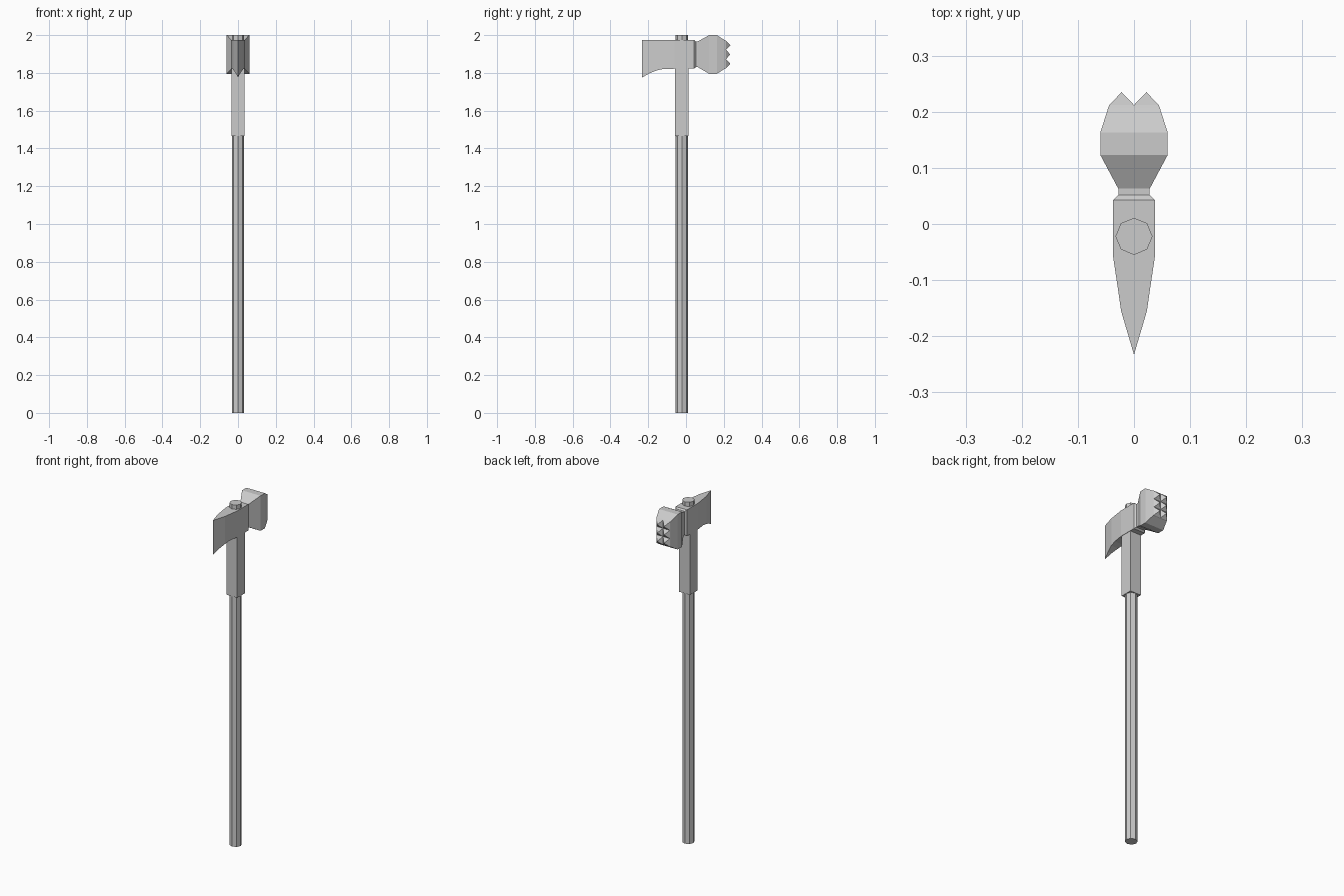
import bpy, bmesh, math

if "Cube" in bpy.data.objects:
    bpy.data.objects.remove(bpy.data.objects["Cube"])

SHAFT_Y = -0.022


def finish(name, bm):
    bmesh.ops.remove_doubles(bm, verts=bm.verts, dist=1e-5)
    bmesh.ops.dissolve_degenerate(bm, edges=bm.edges, dist=1e-5)
    bmesh.ops.recalc_face_normals(bm, faces=bm.faces)
    me = bpy.data.meshes.new(name)
    bm.to_mesh(me)
    bm.free()
    ob = bpy.data.objects.new(name, me)
    bpy.context.collection.objects.link(ob)
    return ob


def skin(bm, rings, cap_start=True, cap_end=True):
    n = len(rings[0])
    vs = [[bm.verts.new(p) for p in r] for r in rings]
    for a, b in zip(vs, vs[1:]):
        for i in range(n):
            j = (i + 1) % n
            bm.faces.new((a[i], a[j], b[j], b[i]))
    if cap_start:
        bm.faces.new(vs[0][::-1])
    if cap_end:
        bm.faces.new(vs[-1])


def loft_y(bm, sections, **caps):
    """Rectangular sections (y, half width, bottom z, top z) along y."""
    skin(bm, [[(-w, y, lo), (w, y, lo), (w, y, hi), (-w, y, hi)]
              for y, w, lo, hi in sections], **caps)


# Octagonal shaft
bm = bmesh.new()
skin(bm, [[(0.033 * math.cos(i * math.pi / 4),
            SHAFT_Y + 0.033 * math.sin(i * math.pi / 4), z)
           for i in range(8)] for z in (0, 2.0)])
finish("shaft", bm)

# Square sleeve below the head
bm = bmesh.new()
s = 0.035
skin(bm, [[(x * s, SHAFT_Y + y * s, z)
           for x, y in ((-1, -1), (1, -1), (1, 1), (-1, 1))]
          for z in (1.465, 1.83)])
finish("sleeve", bm)

# Axe blade tapering to a sharp front edge
bm = bmesh.new()
TOP = 1.975
loft_y(bm, [
    (0.043, 0.037, 1.822, TOP),
    (-0.06, 0.037, 1.822, TOP),
    (-0.12, 0.028, 1.821, TOP),
    (-0.155, 0.023, 1.813, TOP),
    (-0.195, 0.0112, 1.797, TOP),
    (-0.233, 0.0, 1.775, TOP),
], cap_end=False)
finish("axe_blade", bm)

# Hammer: neck, flared body and striking face
bm = bmesh.new()
loft_y(bm, [
    (0.043, 0.037, 1.822, TOP),
    (0.052, 0.028, 1.83, 1.967),
    (0.063, 0.028, 1.83, 1.967),
    (0.123, 0.06, 1.795, 2.0),
    (0.163, 0.06, 1.795, 2.0),
    (0.207, 0.046, 1.823, 1.972),
    (0.212, 0.044, 1.825, 1.97),
])
finish("hammer_head", bm)

# Pyramid teeth, 2 x 3, on the striking face
bm = bmesh.new()
hx, hz = 0.022, 0.145 / 6
for cx in (-hx, hx):
    for k in (-1, 0, 1):
        cz = 1.8975 + 2 * hz * k
        base = [bm.verts.new((cx + a * hx, 0.212, cz + b * hz))
                for a, b in ((-1, -1), (1, -1), (1, 1), (-1, 1))]
        tip = bm.verts.new((cx, 0.235, cz))
        for i in range(4):
            bm.faces.new((base[i], tip, base[(i + 1) % 4]))
teeth = finish("hammer_teeth", bm)
# open shell: make sure it faces backwards (+y)
if teeth.data.polygons[0].normal.y < 0:
    teeth.data.flip_normals()
